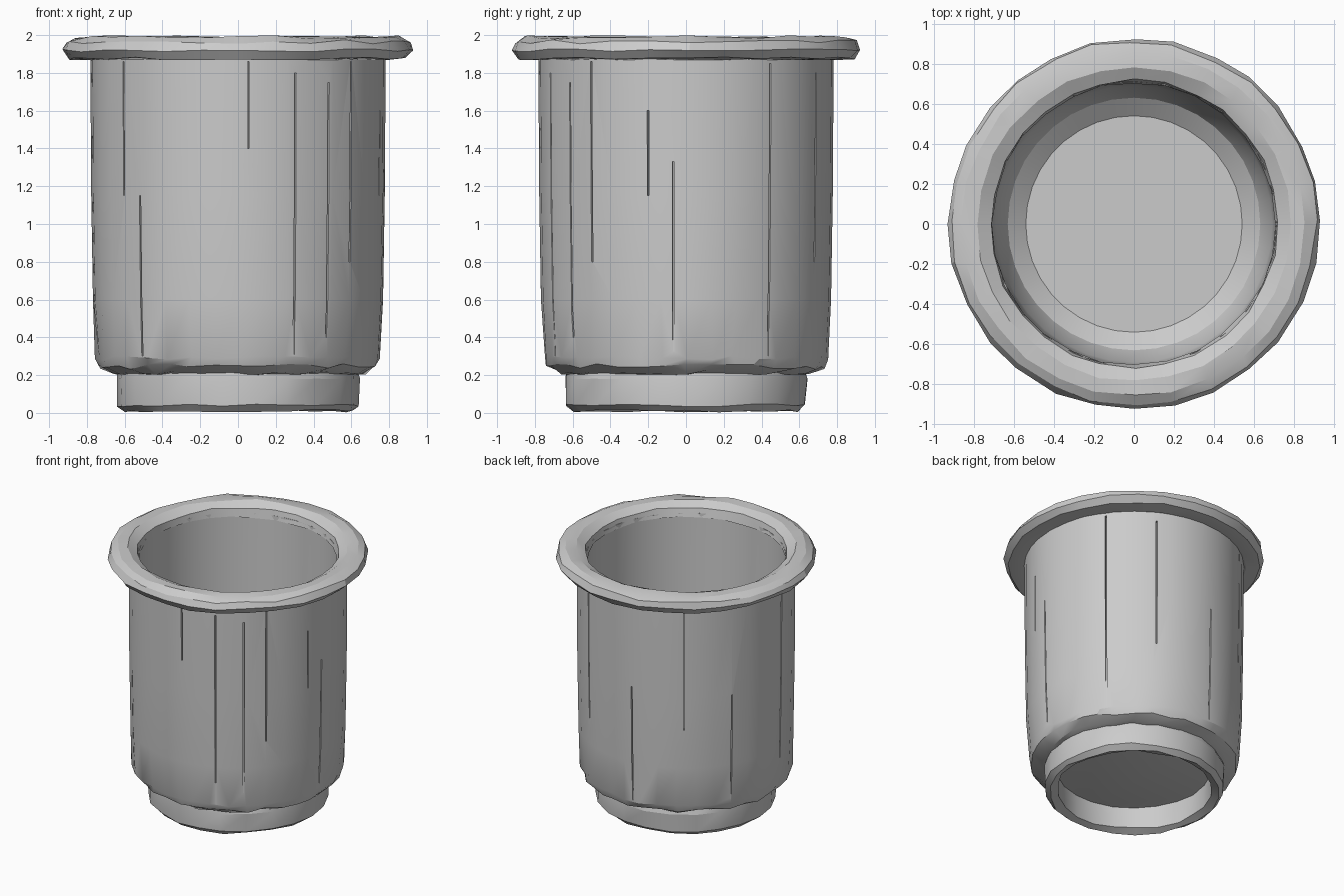
import bpy, bmesh, math, random
from mathutils import Matrix

random.seed(4)
if "Cube" in bpy.data.objects:
    bpy.data.objects.remove(bpy.data.objects["Cube"])

grey = bpy.data.materials.new("stone grey")
grey.use_nodes = True
grey.diffuse_color = (0.6, 0.6, 0.6, 1)
grey.node_tree.nodes["Principled BSDF"].inputs["Base Color"].default_value = (0.6, 0.6, 0.6, 1)


def finish(name, bm):
    bmesh.ops.recalc_face_normals(bm, faces=bm.faces)
    mesh = bpy.data.meshes.new(name)
    bm.to_mesh(mesh)
    bm.free()
    ob = bpy.data.objects.new(name, mesh)
    bpy.context.collection.objects.link(ob)
    mesh.materials.append(grey)
    return ob


def lathe(name, profile, sides, closed=False):
    """Spin (radius, height, chip) points; chip is the random wear on that ring."""
    bm = bmesh.new()
    rings = []
    for r, z, chip in profile:
        ring = []
        for i in range(sides):
            a = 2 * math.pi * (i + random.uniform(-6, 6) * chip) / sides
            rr = r - random.uniform(0, chip)
            zz = z + random.uniform(-chip, chip) * 0.6
            ring.append(bm.verts.new((rr * math.cos(a), rr * math.sin(a), zz)))
        rings.append(ring)
    pairs = list(zip(rings, rings[1:]))
    if closed:
        pairs.append((rings[-1], rings[0]))
    else:
        bm.faces.new(rings[0])
        bm.faces.new(rings[-1])
    for low, high in pairs:
        for i in range(sides):
            j = (i + 1) % sides
            bm.faces.new((low[i], low[j], high[j], high[i]))
    return finish(name, bm)


def smooth(ob, degrees):
    bpy.ops.object.select_all(action="DESELECT")
    ob.select_set(True)
    bpy.context.view_layer.objects.active = ob
    bpy.ops.object.shade_smooth_by_angle(angle=math.radians(degrees))


# Hollow body: underside, outer wall, lip, inner wall and rounded floor
body = lathe("body", [
    (0.60, 0.20, 0), (0.68, 0.215, 0.02), (0.745, 0.245, 0.025), (0.763, 0.29, 0.02),
    (0.768, 0.60, 0), (0.777, 1.15, 0), (0.782, 1.90, 0), (0.71, 1.92, 0),
    (0.70, 1.15, 0), (0.69, 0.50, 0), (0.63, 0.36, 0), (0.54, 0.29, 0)], 36)

# Thin cracks in the outer wall: angle in degrees, bottom, top
cracks = [(219, 1.15, 1.86), (228, 0.3, 1.15), (274, 1.4, 1.86), (293, 0.3, 1.8),
          (308, 0.4, 1.75), (320, 0.8, 1.86), (345, 1.15, 1.6), (355, 0.3, 1.33),
          (35, 0.3, 1.85), (62, 0.8, 1.8), (95, 0.3, 1.2), (124, 0.9, 1.85),
          (150, 0.3, 1.15), (186, 0.5, 1.8)]
bm = bmesh.new()
for angle, low, high in cracks:
    place = (Matrix.Rotation(math.radians(angle), 4, "Z")
             @ Matrix.Translation((0.78, 0, (low + high) / 2))
             @ Matrix.Diagonal((0.06, 0.009, high - low, 1)))
    bmesh.ops.create_cube(bm, size=1, matrix=place)
cutter = finish("crack_cutter", bm)
cutter.hide_render = True
cutter.hide_viewport = True
cut = body.modifiers.new("cracks", "BOOLEAN")
cut.operation = "DIFFERENCE"
cut.object = cutter
cut.solver = "EXACT"
smooth(body, 25)

# Thick chipped rim, an oval tube flattened below
rim = lathe("rim", [
    (0.71, 1.89, 0.01), (0.80, 1.87, 0.006), (0.90, 1.875, 0.015), (0.935, 1.92, 0.015),
    (0.92, 1.965, 0.02), (0.865, 1.99, 0.015), (0.79, 1.992, 0.012), (0.725, 1.955, 0.015)],
    28, closed=True)
smooth(rim, 18)

# Foot ring, open underneath
foot = lathe("foot_ring", [
    (0.56, 0.03, 0.02), (0.61, 0.01, 0.015), (0.645, 0.04, 0.012), (0.65, 0.18, 0.01),
    (0.64, 0.235, 0.015), (0.56, 0.235, 0.01)], 22, closed=True)
smooth(foot, 20)
